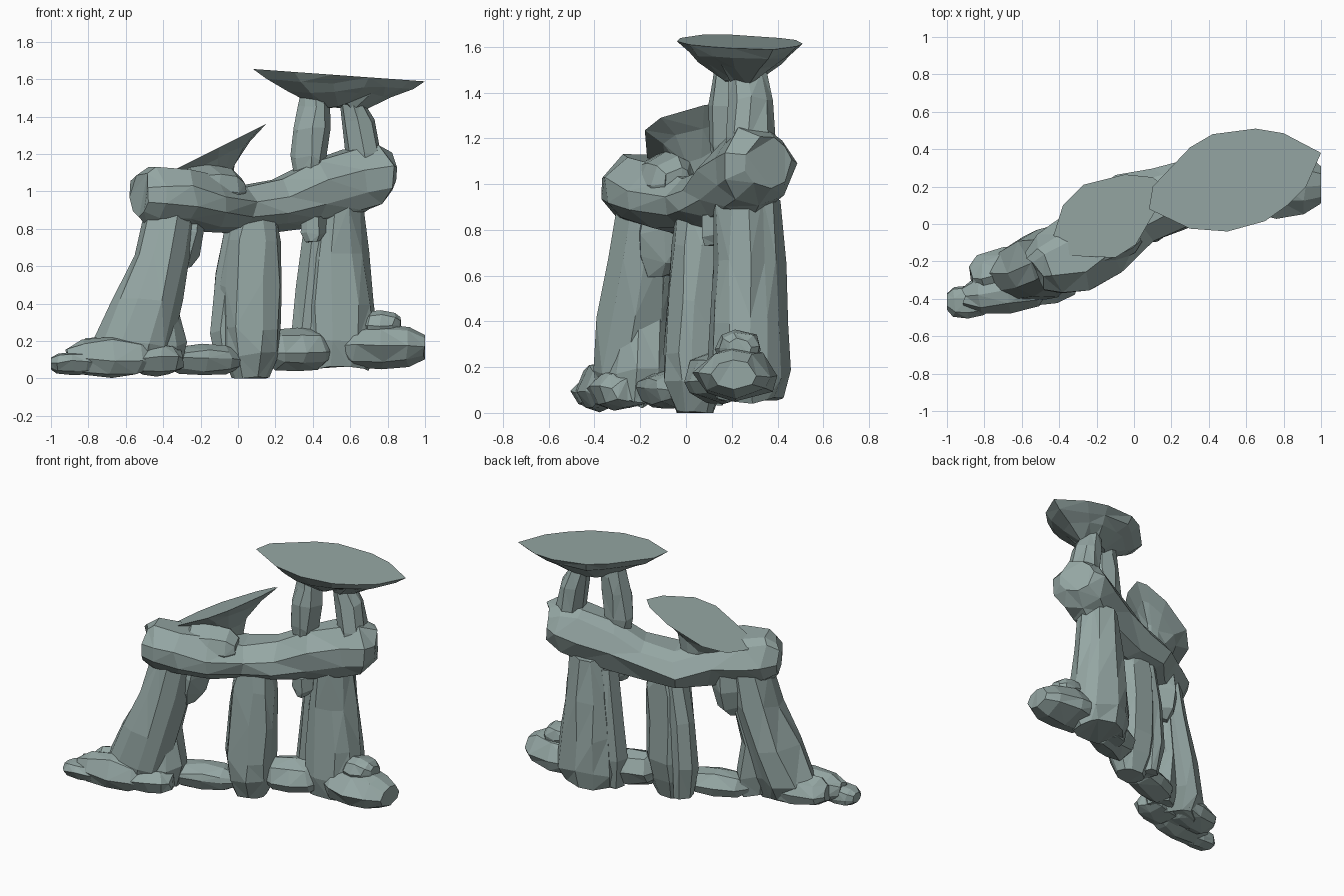
import bpy, bmesh, math, random
from mathutils import Vector

if "Cube" in bpy.data.objects:
    bpy.data.objects.remove(bpy.data.objects["Cube"])

stone = bpy.data.materials.new("stone")
stone.diffuse_color = (.30, .385, .37, 1)
stone.use_nodes = True
stone.node_tree.nodes["Principled BSDF"].inputs["Base Color"].default_value = stone.diffuse_color


def finish(name, bm, rings):
    """Skin successive vertex rings, cap both ends, merge nearly flat facets."""
    n = len(rings[0])
    for lo, hi in zip(rings, rings[1:]):
        for i in range(n):
            j = (i + 1) % n
            bm.faces.new((lo[i], lo[j], hi[j], hi[i]))
    bm.faces.new(rings[0][::-1])
    bm.faces.new(rings[-1])
    bmesh.ops.triangulate(bm, faces=bm.faces[:])
    bmesh.ops.dissolve_limit(bm, angle_limit=math.radians(4),
                             verts=bm.verts[:], edges=bm.edges[:])
    bmesh.ops.recalc_face_normals(bm, faces=bm.faces[:])
    me = bpy.data.meshes.new(name)
    bm.to_mesh(me)
    bm.free()
    me.materials.append(stone)
    ob = bpy.data.objects.new(name, me)
    bpy.context.collection.objects.link(ob)
    return ob


def rock(name, sections, seed, n=9, yaw=None, rough=0.07):
    """Chiselled loft. Sections are (x, y, z, half width, half depth);
    horizontal rings by default, upright rings facing along yaw if given."""
    rnd = random.Random(seed)
    col = [(rnd.uniform(-.25, .25), 1.03 + rnd.uniform(-rough, rough)) for _ in range(n)]
    if yaw is None:
        u, v, w = Vector((1, 0, 0)), Vector((0, 1, 0)), Vector((0, 0, 1))
    else:
        a = math.radians(yaw)
        w = Vector((math.cos(a), math.sin(a), 0))
        u, v = Vector((-w.y, w.x, 0)), Vector((0, 0, 1))
    bm, rings = bmesh.new(), []
    for x, y, z, ru, rv in sections:
        ring = []
        for i, (da, r) in enumerate(col):
            t = (i + da + rnd.uniform(-.15, .15)) * math.tau / n
            k = r * (1 + rnd.uniform(-rough, rough) * .8)
            p = Vector((x, y, z)) + u * (math.cos(t) * ru * k) + v * (math.sin(t) * rv * k)
            p += w * rnd.uniform(-.35, .35) * min(ru, rv) * .5
            p.z = max(p.z, 0)
            p.x = max(-1, min(1, p.x))
            ring.append(bm.verts.new(p))
        rings.append(ring)
    return finish(name, bm, rings)


def boulder(name, c, half, yaw, seed, n=8):
    """Lumpy block with tapered ends; half = length, width, height."""
    a = math.radians(yaw)
    secs = []
    for t, s in ((-.97, .52), (-.65, .92), (0, 1.03), (.6, .92), (.97, .55)):
        secs.append((c[0] + math.cos(a) * t * half[0], c[1] + math.sin(a) * t * half[0],
                     c[2], half[1] * s, half[2] * s))
    return rock(name, secs, seed, n, yaw)


def slab(name, outline, z0, slope, steps):
    """Flat tilted top with a faceted underside shrinking to a stub."""
    cx = sum(p[0] for p in outline) / len(outline)
    cy = sum(p[1] for p in outline) / len(outline)
    rnd = random.Random(5)
    bm, rings = bmesh.new(), []
    for s, drop in steps:
        ring = []
        for x, y in outline:
            k = s if s == 1 else s * rnd.uniform(.94, 1.06)
            px, py = cx + (x - cx) * k, cy + (y - cy) * k
            d = drop * rnd.uniform(.88, 1.12)
            ring.append(bm.verts.new((px, py, z0 + slope * px - d)))
        rings.append(ring)
    return finish(name, bm, rings[::-1])


# Three supporting pillars, each with thinner splinters fused on
rock("left_pillar", [
    (-.56, -.26, .04, .14, .12), (-.56, -.25, .18, .20, .165), (-.49, -.22, .42, .18, .175),
    (-.41, -.18, .68, .15, .16), (-.36, -.16, .92, .13, .14)], 3, 10)
rock("left_pillar_splinter", [
    (-.39, -.20, .05, .08, .11), (-.39, -.20, .18, .105, .14), (-.40, -.18, .40, .07, .11),
    (-.35, -.13, .65, .06, .09), (-.29, -.10, .88, .07, .08)], 8, 8)
rock("left_pillar_knob", [
    (-.31, -.11, .60, .06, .07), (-.31, -.10, .67, .10, .12), (-.30, -.09, .80, .12, .14),
    (-.28, -.08, .90, .11, .13)], 9, 7)
rock("middle_pillar", [
    (.07, .04, 0, .10, .08), (.07, .04, .12, .15, .13), (.075, .05, .28, .165, .145),
    (.075, .06, .5, .165, .14), (.085, .07, .72, .145, .13), (.09, .07, .88, .12, .11)], 4, 10)
rock("middle_pillar_splinter", [
    (-.05, .09, .04, .06, .07), (-.07, .10, .25, .075, .09), (-.05, .10, .55, .07, .09),
    (-.00, .10, .86, .06, .08)], 14, 7)
rock("right_pillar", [
    (.53, .27, .06, .16, .14), (.54, .27, .18, .20, .17), (.54, .27, .40, .18, .17),
    (.535, .27, .66, .15, .155), (.54, .26, .93, .115, .14)], 6, 11)
rock("right_pillar_splinter", [
    (.37, .24, .06, .06, .08), (.36, .25, .25, .075, .09), (.38, .25, .50, .07, .09),
    (.43, .24, .86, .07, .09)], 7, 7)
rock("right_pillar_knob", [
    (.40, .13, .73, .04, .05), (.40, .14, .77, .065, .07), (.40, .15, .87, .07, .08)], 11, 7)

# Long lintel bridging the pillars
rock("lintel", [
    (-.52, -.25, .98, .11, .11), (-.46, -.22, .98, .16, .155), (-.33, -.17, .97, .20, .16),
    (-.15, -.06, .94, .20, .15), (0, .08, .91, .19, .12), (.20, .14, .93, .18, .135),
    (.40, .20, 1.0, .17, .17), (.60, .27, 1.05, .17, .18), (.73, .31, 1.08, .18, .165),
    (.79, .36, 1.10, .12, .11)], 12, 9, yaw=28)
boulder("lintel_front_lump", (-.14, -.09, 1.0), (.17, .12, .13), 20, 21)

# Short columns and the wide capstone
rock("short_column_left", [
    (.38, .18, 1.08, .07, .06), (.38, .18, 1.18, .095, .08), (.40, .18, 1.34, .10, .08),
    (.415, .19, 1.45, .085, .075), (.41, .19, 1.55, .06, .06)], 15, 8)
rock("short_column_right", [
    (.67, .28, 1.05, .09, .10), (.67, .28, 1.2, .095, .105), (.64, .28, 1.38, .085, .10),
    (.60, .27, 1.50, .06, .08)], 16, 8)
slab("capstone", [
    (.08, .08), (.30, -.025), (.50, -.04), (.70, .015), (.82, .10), (.92, .20), (1, .38),
    (.80, .485), (.65, .51), (.42, .48), (.30, .41), (.10, .20)],
    1.66, -.072, [(1, 0), (.85, .05), (.63, .095), (.25, .165)])

# Tilted slab on the left half of the lintel
slab("tilted_slab", [
    (-.43, -.06), (-.34, -.17), (-.10, -.18), (.01, -.11), (.12, .08), (.15, .21),
    (.10, .25), (-.05, .265), (-.27, .21), (-.38, .10)],
    1.285, .5, [(1, 0), (.66, .055), (.36, .14), (.28, .25)])

# Fallen rocks along the foot
boulder("foot_rock_far_left", (-.88, -.41, .08), (.13, .085, .06), 0, 31)
boulder("foot_rock_left", (-.68, -.36, .11), (.24, .11, .105), 8, 32)
boulder("foot_rock_left_back", (-.68, -.25, .12), (.20, .12, .095), 12, 33)
boulder("foot_rock_left_front", (-.44, -.28, .10), (.14, .13, .09), 15, 39)
boulder("foot_rock_inner_left", (-.19, -.08, .10), (.21, .11, .08), 20, 34)
boulder("foot_rock_inner_right", (.32, .14, .15), (.18, .12, .11), 20, 35)
boulder("foot_rock_right", (.775, .215, .165), (.235, .165, .11), -2, 36)
boulder("foot_rock_right_top", (.77, .23, .28), (.10, .10, .08), 0, 37)
